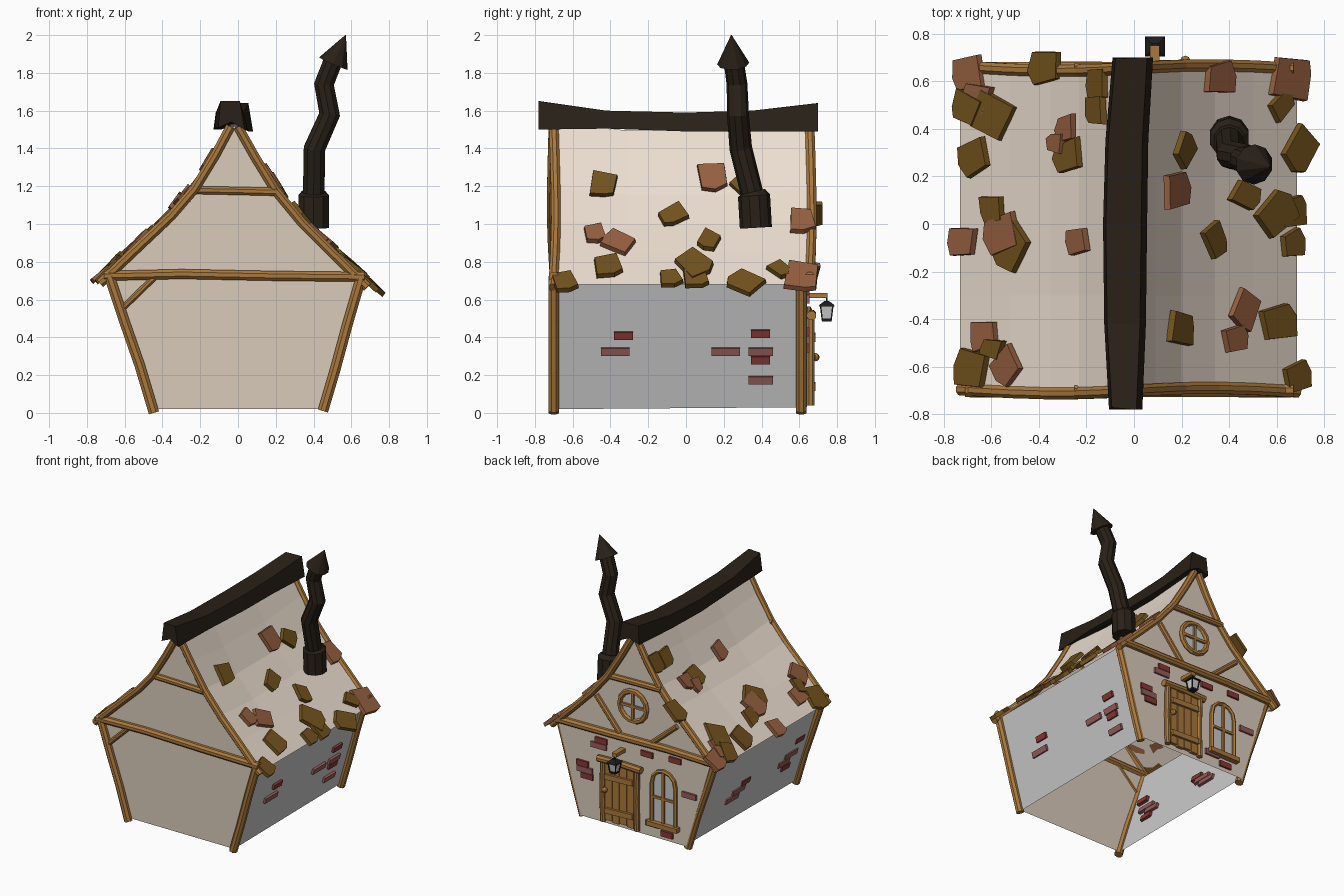
import bpy, bmesh, math, random
from mathutils import Vector, Matrix, Euler

if "Cube" in bpy.data.objects:
    bpy.data.objects.remove(bpy.data.objects["Cube"])
random.seed(4)


def mat(name, rgb):
    m = bpy.data.materials.new(name)
    m.diffuse_color = (*rgb, 1)
    m.use_nodes = True
    m.node_tree.nodes["Principled BSDF"].inputs["Base Color"].default_value = m.diffuse_color
    return m


WOOD = mat("wood", (0.40, 0.19, 0.045))
DARK = mat("dark_wood", (0.022, 0.015, 0.009))
PLASTER = mat("plaster", (0.70, 0.60, 0.50))
ROOF = mat("roof_cloth", (0.84, 0.73, 0.63))
OLIVE = mat("olive_tile", (0.17, 0.085, 0.012))
RUST = mat("rust_tile", (0.30, 0.115, 0.05))
RED = mat("red_brick", (0.25, 0.04, 0.035))
PINK = mat("pink_brick", (0.30, 0.11, 0.10))
IRON = mat("iron", (0.012, 0.012, 0.012))


def mesh(name, verts, faces, m=None, recalc=True):
    me = bpy.data.meshes.new(name)
    me.from_pydata([tuple(v) for v in verts], [], faces)
    if recalc:
        bm = bmesh.new()
        bm.from_mesh(me)
        bmesh.ops.recalc_face_normals(bm, faces=bm.faces)
        bm.to_mesh(me)
        bm.free()
    ob = bpy.data.objects.new(name, me)
    bpy.context.collection.objects.link(ob)
    if m:
        me.materials.append(m)
    return ob


def loft(name, rings, m=None):
    """Closed solid through equal-sized rings of points."""
    n = len(rings[0])
    faces = [(i * n + j, i * n + (j + 1) % n, (i + 1) * n + (j + 1) % n, (i + 1) * n + j)
             for i in range(len(rings) - 1) for j in range(n)]
    faces += [tuple(range(n)), tuple(range((len(rings) - 1) * n, len(rings) * n))]
    return mesh(name, [v for r in rings for v in r], faces, m)


def tube(name, pts, r, m=WOOD, sides=8):
    pts = [Vector(p) for p in pts]
    radii = r if isinstance(r, (list, tuple)) else [r] * len(pts)
    rings = []
    for i, p in enumerate(pts):
        t = (pts[min(i + 1, len(pts) - 1)] - pts[max(i - 1, 0)]).normalized()
        a = t.cross(Vector((0, 1, 0))).normalized()
        b = t.cross(a)
        rings.append([p + radii[i] * (a * math.cos(k) + b * math.sin(k))
                      for k in (2 * math.pi * (j + .5) / sides for j in range(sides))])
    return loft(name, rings, m)


def box(name, c, s, m=None, rot=(0, 0, 0)):
    M = Matrix.Translation(c) @ Euler(rot).to_matrix().to_4x4()
    rings = [[M @ Vector((x * s[0] / 2, y * s[1] / 2, z * s[2] / 2))
              for x, y in ((-1, -1), (1, -1), (1, 1), (-1, 1))] for z in (-1, 1)]
    return loft(name, rings, m)


YF, YB = -0.69, 0.64          # front and back wall planes
LEFT = [(-.04, 1.53), (-.12, 1.38), (-.23, 1.20), (-.35, 1.06), (-.52, .90), (-.73, .70)]
RIGHT = [(0, 1.53), (.09, 1.37), (.20, 1.19), (.34, 1.02), (.50, .86), (.685, .68)]

# Walls: coloured gables, plain sides, open underneath
upper = LEFT[4:0:-1] + [(-.02, 1.52)] + RIGHT[1:5]
for name, y in (("front_wall", YF), ("back_wall", YB)):
    prof = [(.45, .02), (-.45, .02), (-.66, .71)] + upper + [(.64, .69)]
    mesh(name, [(x, y, z) for x, z in prof], [tuple(range(len(prof)))], PLASTER)
for name, xb, xt in (("left_wall", -.45, -.66), ("right_wall", .45, .64)):
    mesh(name, [(xb, YF, .02), (xb, YB, .03), (xt, YB, .70), (xt, YF, .70)], [(0, 1, 2, 3)])

# Sagging curved roof
prof = LEFT[::-1] + RIGHT
ys = (-.71, -.3, .2, .67)
verts = [(x, y, z - (.035 if abs(y) < .5 else 0) * min(1, (z - .68) / .5)) for y in ys for x, z in prof]
n = len(prof)
mesh("roof", verts, [(i * n + j, i * n + j + 1, (i + 1) * n + j + 1, (i + 1) * n + j)
                     for i in range(3) for j in range(n - 1)], ROOF)

# Dark ridge cap, thicker in the middle and raised at the ends
rings = []
for y, x0, x1, zb, zt in ((-.78, -.105, .035, 1.51, 1.65), (-.42, -.125, .05, 1.515, 1.60),
                          (0, -.13, .055, 1.50, 1.59), (.35, -.12, .06, 1.50, 1.60), (.70, -.09, .08, 1.50, 1.64)):
    o = .03 if y < .7 else -.02
    rings.append([(x0, y, zb), (x0 + .012, y + (zt > 1.62) * o * .3, zt), (x1 - .025, y, zt), (x1, y, zb - .01),
                  ((x0 + x1) / 2, y, zb + .03)])
loft("ridge_cap", rings, DARK)

# Timber frame on both gables
for side, y in (("front", -.70), ("back", .655)):
    yp = -.70 if side == "front" else .61
    tube(side + "_left_post", [(-.445, yp, .0), (-.52, yp, .25), (-.60, yp, .48), (-.68, yp, .72)], .03)
    tube(side + "_right_post", [(.45, yp, .01), (.515, yp, .23), (.58, yp, .47), (.65, yp, .71)], .03)
    tube(side + "_tie_beam", [(-.71, y, .725), (-.3, y, .735), (.2, y, .725), (.67, y, .72)], .028)
    tube(side + "_collar", [(-.25, y, 1.18), (0, y, 1.175), (.20, y, 1.17)], .023)
    for hand, p in (("left", LEFT), ("right", RIGHT)):
        tube(f"{side}_{hand}_rafter", [(x, y + .012 * math.sin(5 * x), z - .015) for x, z in p], .027)
tube("front_brace", [(-.61, -.70, .555), (-.44, -.70, .72)], .018)
tube("back_brace_right", [(.31, .65, .99), (.11, .65, .75)], .02)
tube("back_brace_left", [(-.38, .65, .93), (-.17, .65, .75)], .02)

# Crooked stove pipe
tube("pipe_collar", [(.40, .37, .98), (.40, .36, 1.15), (.40, .355, 1.17)], [.085, .085, .065], DARK, 10)
tube("stove_pipe", [(.40, .36, 1.12), (.405, .29, 1.40), (.485, .275, 1.58), (.455, .27, 1.74), (.51, .25, 1.88)],
     [.06, .06, .058, .055, .053], DARK, 10)
tube("pipe_cap", [(.505, .25, 1.85), (.57, .24, 2.0)], [.085, .002], DARK, 10)


# Loose roof tiles: x, y, size, turn in degrees; laid on the roof slope
def tile(x, y, s, turn, m):
    p = LEFT if x < 0 else RIGHT
    k = 0
    while k < len(p) - 2 and abs(x) > abs(p[k + 1][0]):
        k += 1
    a, b = p[k], p[k + 1]
    z = a[1] + (b[1] - a[1]) * (x - a[0]) / (b[0] - a[0])
    u = Vector((b[0] - a[0], 0, b[1] - a[1])).normalized()
    nrm = Vector((-u.z, 0, u.x)) if x > 0 else Vector((u.z, 0, -u.x))
    R = Matrix.Rotation(math.radians(turn), 3, nrm)
    v = R @ nrm.cross(u)
    u = R @ u
    c = Vector((x, y, z)) + nrm * random.uniform(.008, .025)
    shape = [(-.58, -.45), (-.55, .45), (.42, .5), (.62, .1), (.5, -.48)]
    shape = [(i * s + random.uniform(-.012, .012), j * s + random.uniform(-.012, .012)) for i, j in shape]
    tilt = random.uniform(-.08, .12)
    loft("roof_tile", [[c + u * i * f + v * j * f + nrm * (h + tilt * i) for i, j in shape]
                       for f, h in ((1, -.015), (.96, .013))], m)


OLIVE_LEFT = [(-.37, .66, .135, 0), (-.59, .46, .17, -25), (-.69, .49, .13, -20), (-.66, .285, .15, 20),
              (-.15, .59, .13, 0), (-.15, .475, .12, 5), (-.27, .29, .12, 12), (-.585, .06, .12, 5),
              (-.52, -.095, .17, 45), (-.585, -.525, .09, -15), (-.68, -.61, .15, -12)]
RUST_LEFT = [(-.69, .64, .13, 5), (-.65, .53, .12, -12), (-.27, .41, .10, 5), (-.31, .345, .08, -15),
             (-.71, -.065, .12, 0), (-.55, -.04, .15, 12), (-.235, -.065, .115, 5),
             (-.625, -.465, .12, 8), (-.525, -.60, .14, 35)]
OLIVE_RIGHT = [(.61, .495, .10, 40), (.69, .315, .15, -125), (.20, .315, .12, 45), (.46, .12, .12, -25),
               (.585, .04, .16, 40), (.65, .05, .13, 10), (.66, -.085, .11, 15), (.325, -.06, .12, -55),
               (.19, -.435, .13, -5), (.60, -.41, .15, 15), (.675, -.65, .12, 15)]
RUST_RIGHT = [(.355, .61, .14, 0), (.65, .62, .18, -8), (.165, .135, .14, 5), (.455, -.36, .14, -120),
              (.415, -.49, .10, 10)]
for group, m in ((OLIVE_LEFT, OLIVE), (RUST_LEFT, RUST), (OLIVE_RIGHT, OLIVE), (RUST_RIGHT, RUST)):
    for t in group:
        tile(*t, m)

# Exposed bricks on the sides (y, z) and back (x, z); wide ones are pink
for sx, bricks in ((1, [(-.33, .41, .1), (-.375, .325, .15), (.21, .325, .15), (.395, .42, .1),
                        (.395, .325, .13), (.395, .28, .1), (.395, .175, .13)]),
                   (-1, [(.12, .28, .15), (.05, .325, .1), (.18, .235, .15), (-.50, .325, .15),
                         (-.43, .28, .13), (-.47, .23, .1), (-.57, .42, .1)])):
    for y, z, w in bricks:
        box("side_brick", (sx * (.45 + .285 * (z - .02)), y, z), (.03, w, .042),
            PINK if w > .1 else RED, (0, sx * .28, 0))
for x, z, w in ((.29, .60, .13), (.27, .645, .1), (.43, .43, .1), (.41, .385, .13), (.39, .34, .1), (-.12, .645, .1),
                (-.48, .42, .12), (-.17, .12, .12), (-.29, .07, .1), (-.36, .66, .1)):
    box("back_brick", (x, YB, z), (w, .03, .042), PINK if w > .1 else RED)

# Plank door with battens, frame and knob
for i in range(4):
    box("door_plank", (.008 + i * .062, .655, .27 + .008 * (i % 2)), (.056, .025, .44), WOOD)
for z in (.14, .40):
    box("door_batten", (.10, .675, z), (.24, .02, .04), WOOD, (0, .04, 0))
for x in (-.045, .245):
    tube("door_jamb", [(x, .66, .04), (x + .006, .66, .27), (x, .66, .50)], .022)
tube("door_lintel", [(-.085, .665, .515), (.10, .665, .522), (.285, .665, .515)], .026)
bpy.ops.mesh.primitive_uv_sphere_add(segments=8, ring_count=6, radius=.022, location=(.215, .685, .295))
bpy.context.object.name = "door_knob"
bpy.context.object.data.materials.append(WOOD)

# Arched window: pane, frame, bars and sill
wx, hw = -.265, .10
arch = [(wx - hw, .14), (wx - hw, .44)] + [(wx - hw * math.cos(a), .45 + hw * math.sin(a)) for a in
        (math.pi * k / 6 for k in range(1, 6))] + [(wx + hw, .44), (wx + hw, .14)]
mesh("window_pane", [(x, .648, z) for x, z in arch], [tuple(range(len(arch)))])
tube("window_frame", [(x, .65, z) for x, z in arch], .016, WOOD, 6)
box("window_mullion", (wx, .652, .34), (.018, .02, .41), WOOD)
box("window_transom", (wx, .652, .34), (.20, .02, .018), WOOD)
box("window_sill", (wx, .66, .135), (.26, .045, .035), WOOD)

# Round gable window
zc = .985
bpy.ops.mesh.primitive_torus_add(major_segments=14, minor_segments=6, major_radius=.115, minor_radius=.02,
                                 location=(-.005, .65, zc), rotation=(math.pi / 2, 0, 0))
bpy.context.object.name = "round_window_frame"
bpy.context.object.data.materials.append(WOOD)
disc = [(-.005 + .115 * math.cos(k * math.pi / 7), .647, zc + .115 * math.sin(k * math.pi / 7)) for k in range(14)]
mesh("round_window_pane", disc, [tuple(range(14))])
box("round_window_bar", (-.005, .652, zc), (.02, .02, .23), WOOD)
box("round_window_bar", (-.005, .652, zc), (.23, .02, .02), WOOD)

# Lantern on a bracket above the door
lx, ly = .088, .745
box("lantern_bracket", (lx, .69, .622), (.04, .12, .028), WOOD)
box("lantern_hook", (lx, ly, .60), (.008, .008, .04), IRON)


def square(h, z):
    return [(lx + a * h, ly + b * h, z) for a, b in ((-1, -1), (1, -1), (1, 1), (-1, 1))]


loft("lantern_glass", [square(.021, .495), square(.031, .565)])
loft("lantern_roof", [square(.042, .562), square(.038, .573), square(.012, .592)], IRON)
loft("lantern_base", [square(.024, .485), square(.027, .499)], IRON)
for a, b in ((-1, -1), (1, -1), (1, 1), (-1, 1)):
    tube("lantern_bar", [(lx + a * .023, ly + b * .023, .49), (lx + a * .033, ly + b * .033, .568)], .005, IRON, 4)
